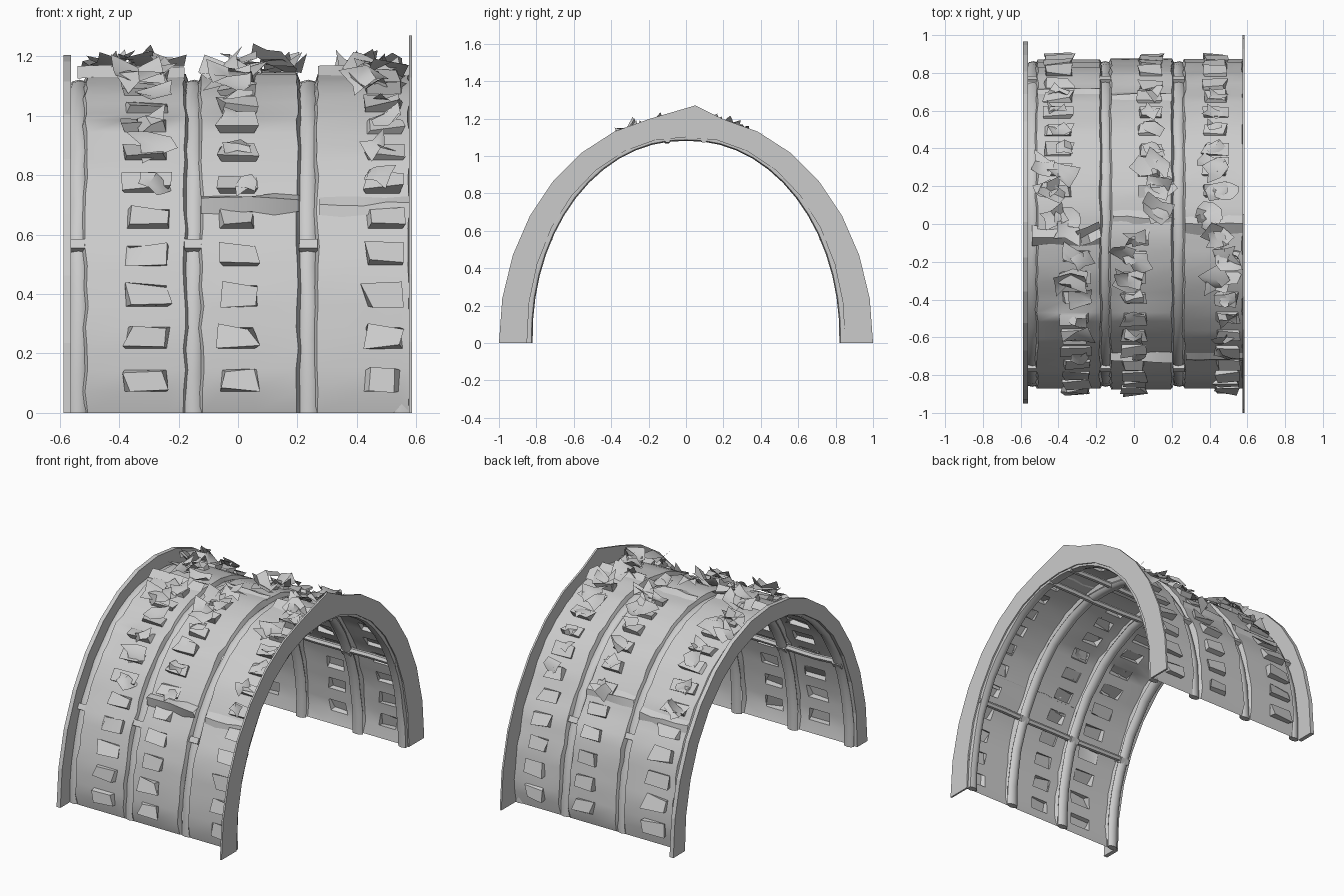
import bpy, bmesh, math, random
from mathutils import Vector

if "Cube" in bpy.data.objects:
    bpy.data.objects.remove(bpy.data.objects["Cube"])

random.seed(7)
R = random.uniform
A, H = 0.855, 1.115         # half width and height of the arch-shaped skin


def arch(x, t, off=0.0, a=A, h=H, bulge=0.014):
    """Point on the slightly full arch; t = 0 at the front foot, pi at the back foot."""
    n = Vector((0, -math.cos(t) / a, math.sin(t) / h)).normalized()
    return Vector((x, -a * math.cos(t), h * math.sin(t))) + n * (off + bulge * abs(math.sin(2 * t)))


def finish(name, bm, angle=None):
    bmesh.ops.recalc_face_normals(bm, faces=bm.faces)
    me = bpy.data.meshes.new(name)
    bm.to_mesh(me)
    bm.free()
    ob = bpy.data.objects.new(name, me)
    bpy.context.collection.objects.link(ob)
    if angle:
        bpy.ops.object.select_all(action='DESELECT')
        ob.select_set(True)
        bpy.context.view_layer.objects.active = ob
        bpy.ops.object.shade_smooth_by_angle(angle=math.radians(angle))
    return ob


def sweep(name, rings, angle=None):
    """Skin a list of closed rings into a capped strip."""
    bm = bmesh.new()
    vs = [[bm.verts.new(p) for p in r] for r in rings]
    n = len(vs[0])
    for r0, r1 in zip(vs, vs[1:]):
        for i in range(n):
            bm.faces.new((r0[i], r0[(i + 1) % n], r1[(i + 1) % n], r1[i]))
    bm.faces.new(vs[0])
    bm.faces.new(vs[-1][::-1])
    return finish(name, bm, angle)


# flat end rims, the right one with a pointed crown
def rim(name, x0, x1, ao, ho, peak, shift):
    rings, n = [], 16
    for i in range(n + 1):
        t = math.pi * i / n
        o = arch(0, t, 0, ao, ho, 0.004)
        q = arch(0, t, 0, 0.85, 1.10)
        o.y += shift * math.sin(t / 2)
        if i == n // 2:
            o.z += peak
            o.y += peak
        rings.append([(x0, o.y, o.z), (x1, o.y, o.z), (x1, q.y, q.z), (x0, q.y, q.z)])
    return sweep(name, rings)


rim("right_end_rim", 0.575, 0.586, 1.0, 1.22, 0.05, 0)
rim("left_end_rim", -0.588, -0.562, 0.95, 1.205, 0.0, 0.015)

# bent wooden ribs
for k, x in enumerate((-0.535, -0.15, 0.237, 0.55)):
    rings = []
    for i in range(29):
        t = math.pi * i / 28
        w, dx = R(0.033, 0.037), R(-0.004, 0.004)
        rings.append([arch(min(x + dx + w * math.cos(j * math.pi / 4), 0.578), t,
                           -0.014 + 0.021 * math.sin(j * math.pi / 4)) for j in range(8)])
    sweep(f"rib_{k + 1}", rings, 50)

# long poles lashed along the inside
for k, (y, z) in enumerate(((-0.742, 0.555), (0.742, 0.56), (-0.10, 1.085), (0.09, 1.09))):
    rings = []
    for i in range(7):
        x = -0.56 + i * 1.14 / 6
        c = Vector((x, y + R(-.006, .006), z + R(-.006, .006)))
        rings.append([c + Vector((0, 0.018 * math.cos(j * math.pi / 3),
                                  0.018 * math.sin(j * math.pi / 3))) for j in range(6)])
    sweep(f"inner_pole_{k + 1}", rings, 40)

# lashing knots where poles cross ribs
for k, x in enumerate((-0.535, -0.15, 0.237)):
    for s, side in ((-1, "front"), (1, "back")):
        bpy.ops.mesh.primitive_cube_add(size=1, location=(x, s * 0.748, 0.555), rotation=(s * 0.55, 0, 0))
        ob = bpy.context.object
        ob.name = f"{side}_lashing_{k + 1}"
        ob.scale = (0.06, 0.06, 0.035)

ROWS = 49
panels = [("left", -0.51, -0.18, -0.305, -0.40, 0.14),
          ("middle", -0.12, 0.20, 0.0, 0.085, 0.115),
          ("right", 0.27, 0.575, 0.49, 0.43, 0.115)]


def angle_of(i):
    return math.pi * i / ROWS


def column(c0, c1, t):
    return c0 if t < math.pi / 2 else c1


# covering sheets: turned-down edges and a column of pushed-out pockets per side
for name, x0, x1, c0, c1, w in panels:
    bm = bmesh.new()
    grid = []
    for i in range(ROWS + 1):
        t = angle_of(i)
        c = column(c0, c1, t) + R(-0.008, 0.008)
        off = 0.015 + 0.012 * (((min(i, ROWS - i) * 3) % 25) / 25) + R(-.005, .005)
        if i in (0, ROWS):
            off = 0.0
        e0, e1 = x0 + R(-.006, .006), x1 + R(-.006, .004)
        pts = [(e0 - 0.012, -0.006), (e0, off), (c - w / 2, off), (c + w / 2, off),
               (e1, off), (min(e1 + 0.012, 0.58), -0.006)]
        grid.append([bm.verts.new(arch(x, t, o)) for x, o in pts])
    pockets = []
    for i in range(ROWS):
        for j in range(5):
            f = bm.faces.new((grid[i][j], grid[i][j + 1], grid[i + 1][j + 1], grid[i + 1][j]))
            if j == 2 and i % 2 == 1 and i not in (23, 25):
                pockets.append((f, (angle_of(i) + angle_of(i + 1)) / 2))
    for f, t in pockets:
        out = arch(0, t, 1) - arch(0, t, 0)
        ext = bmesh.ops.extrude_discrete_faces(bm, faces=[f])["faces"][0]
        mid = ext.calc_center_median().z
        for v in ext.verts:
            low = 0.022 if v.co.z < mid else 0.006
            v.co += out * (low + R(0, 0.022)) + Vector((R(-.018, .018), R(-.008, .008), R(-.012, .012)))
            v.co.z = max(v.co.z, 0.004)
    finish(name + "_cover_panel", bm, 35)


# crumpled leaf scraps: small folded patches standing off the cover
def scrap(bm, p, u, v, n, size):
    g = []
    for i in range(3):
        for j in range(3):
            fold = R(0.0, 0.5) if (i == 1 or j == 1) else R(-0.25, 0.75)
            k = size * R(0.75, 1.2)
            q = p + u * (i - 1) * k * 0.6 + v * (j - 1) * k * 0.42 + n * size * fold
            q += Vector((R(-1, 1), R(-1, 1), R(-1, 1))) * size * 0.13
            q.x = max(-0.545, min(0.575, q.x))
            q.z = min(q.z, 1.255)
            g.append(bm.verts.new(q))
    for i in range(2):
        for j in range(2):
            a = i * 3 + j
            bm.faces.new((g[a], g[a + 3], g[a + 4], g[a + 1]))


for name, x0, x1, c0, c1, w in panels:
    bm = bmesh.new()
    for i in range(11, ROWS - 10, 2):
        t = angle_of(i + 0.5)
        crown = math.sin(t) > 0.93
        for _ in range(2 if crown else 1):
            c = column(c0, c1, t)
            size = R(0.09, 0.12) if crown else R(0.065, 0.09)
            if name == "left" and 0.8 < t < 1.3:
                size *= 1.25
            x = c + (R(-0.08, 0.08) if crown else R(-0.03, 0.03))
            p = arch(x, t + R(-.03, .03), 0.042)
            n = arch(0, t, 1) - arch(0, t, 0)
            v = n.cross(Vector((1, 0, 0)))
            a = R(-0.6, 0.6)
            u = Vector((math.cos(a), 0, 0)) + v * math.sin(a)
            scrap(bm, p, u.normalized(), u.cross(n).normalized(), n, size)
    finish(name + "_leaf_scraps", bm, 45)


# overlapping sheet lips
def lip(name, x0, x1, t, length, lift):
    bm = bmesh.new()
    rows = []
    for s, off in ((0, 0.018), (0.5, 0.022 + lift), (1, 0.015)):
        rows.append([bm.verts.new(arch(x0 + (x1 - x0) * k / 4, t + s * length + R(-.008, .008),
                                       off + (0 if s != 0.5 else R(-.006, .006)))) for k in range(5)])
    for a, b in zip(rows, rows[1:]):
        for k in range(4):
            bm.faces.new((a[k], a[k + 1], b[k + 1], b[k]))
    finish(name, bm, 30)


lip("middle_front_lip", -0.125, 0.205, 0.63, 0.07, 0.03)
lip("right_front_lip", 0.275, 0.575, 0.62, 0.07, 0.008)
lip("left_ridge_lip", -0.54, -0.18, 1.44, 0.12, 0.03)
lip("middle_ridge_lip", -0.11, 0.20, 1.55, 0.12, 0.015)
lip("right_ridge_lip", 0.27, 0.575, 1.5, 0.14, 0.03)
lip("left_back_lip", -0.51, -0.18, 2.45, 0.07, 0.01)
lip("middle_back_lip", -0.12, 0.20, 2.40, 0.07, 0.01)
